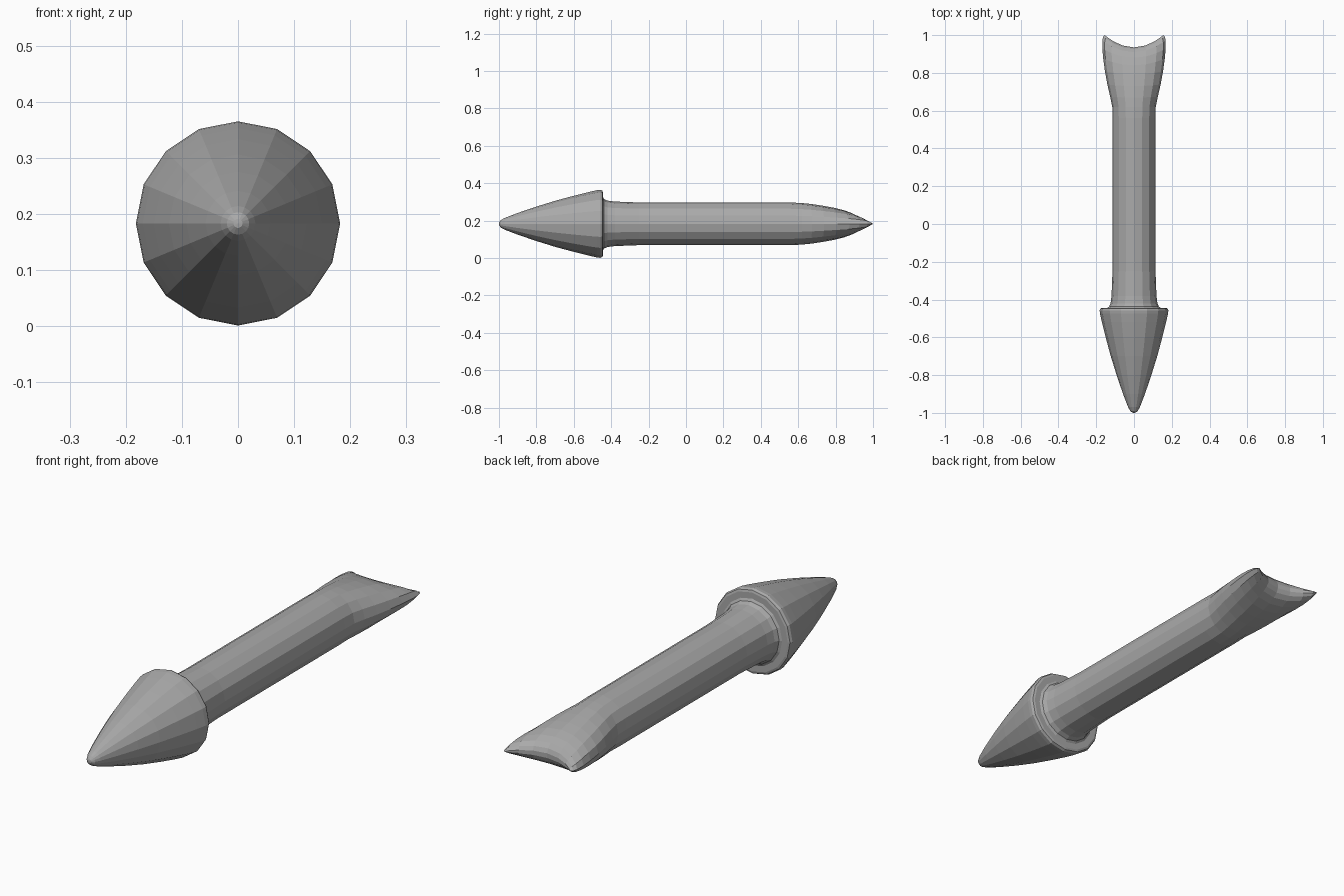
import bpy
import bmesh
import math

cube = bpy.data.objects.get("Cube")
if cube:
    bpy.data.objects.remove(cube, do_unlink=True)

SIDES = 16
MID_Z = 0.183

grey = bpy.data.materials.new("plain grey")
grey.use_nodes = True
colour = (0.4, 0.4, 0.4, 1)
grey.diffuse_color = colour
grey.node_tree.nodes["Principled BSDF"].inputs["Base Color"].default_value = colour


def ring(bm, y, w, h, notch=0):
    """Elliptical ring across the y axis; notch pushes its sides back."""
    verts = []
    for i in range(SIDES):
        a = math.tau * i / SIDES
        x = w * math.cos(a)
        back = notch * (x / 0.155) ** 2
        verts.append(bm.verts.new((x, y + back, MID_Z + h * math.sin(a))))
    return verts


# Pointed head and collar: y, radius
head = [(-0.999, 0.008), (-0.99, 0.02), (-0.97, 0.031), (-0.9, 0.058),
        (-0.8, 0.092), (-0.7, 0.123), (-0.6, 0.15), (-0.52, 0.17),
        (-0.475, 0.18), (-0.457, 0.182), (-0.447, 0.177), (-0.444, 0.168),
        (-0.444, 0.142)]
# Shaft with a flared root
shaft = [(-0.438, 0.132), (-0.42, 0.124), (-0.38, 0.119), (-0.25, 0.114),
         (0.56, 0.114)]
# Flattened, widening tail: y at centre, half width, half height, notch
tail = [(0.62, 0.115, 0.111, 0), (0.67, 0.126, 0.106, 0.005),
        (0.73, 0.141, 0.097, 0.01), (0.79, 0.154, 0.086, 0.02),
        (0.84, 0.163, 0.074, 0.032), (0.88, 0.168, 0.06, 0.042),
        (0.91, 0.168, 0.045, 0.053), (0.927, 0.163, 0.028, 0.059),
        (0.935, 0.155, 0.01, 0.065)]

bm = bmesh.new()
rings = [ring(bm, y, r, r) for y, r in head + shaft]
rings += [ring(bm, *section) for section in tail]
for a, b in zip(rings, rings[1:]):
    for i in range(SIDES):
        j = (i + 1) % SIDES
        bm.faces.new((a[i], a[j], b[j], b[i]))

# Point of the head
tip = bm.verts.new((0, -1, MID_Z))
for i in range(SIDES):
    bm.faces.new((tip, rings[0][(i + 1) % SIDES], rings[0][i]))

# Curved end of the tail, bridged from top to bottom
end = rings[-1]
for i in range(SIDES // 2):
    corners = [end[i], end[i + 1], end[-i - 1], end[-i]]
    bm.faces.new(list(dict.fromkeys(corners)))

bmesh.ops.recalc_face_normals(bm, faces=bm.faces)
mesh = bpy.data.meshes.new("arrow_body")
bm.to_mesh(mesh)
bm.free()
mesh.materials.append(grey)
arrow = bpy.data.objects.new("arrow_body", mesh)
bpy.context.collection.objects.link(arrow)
